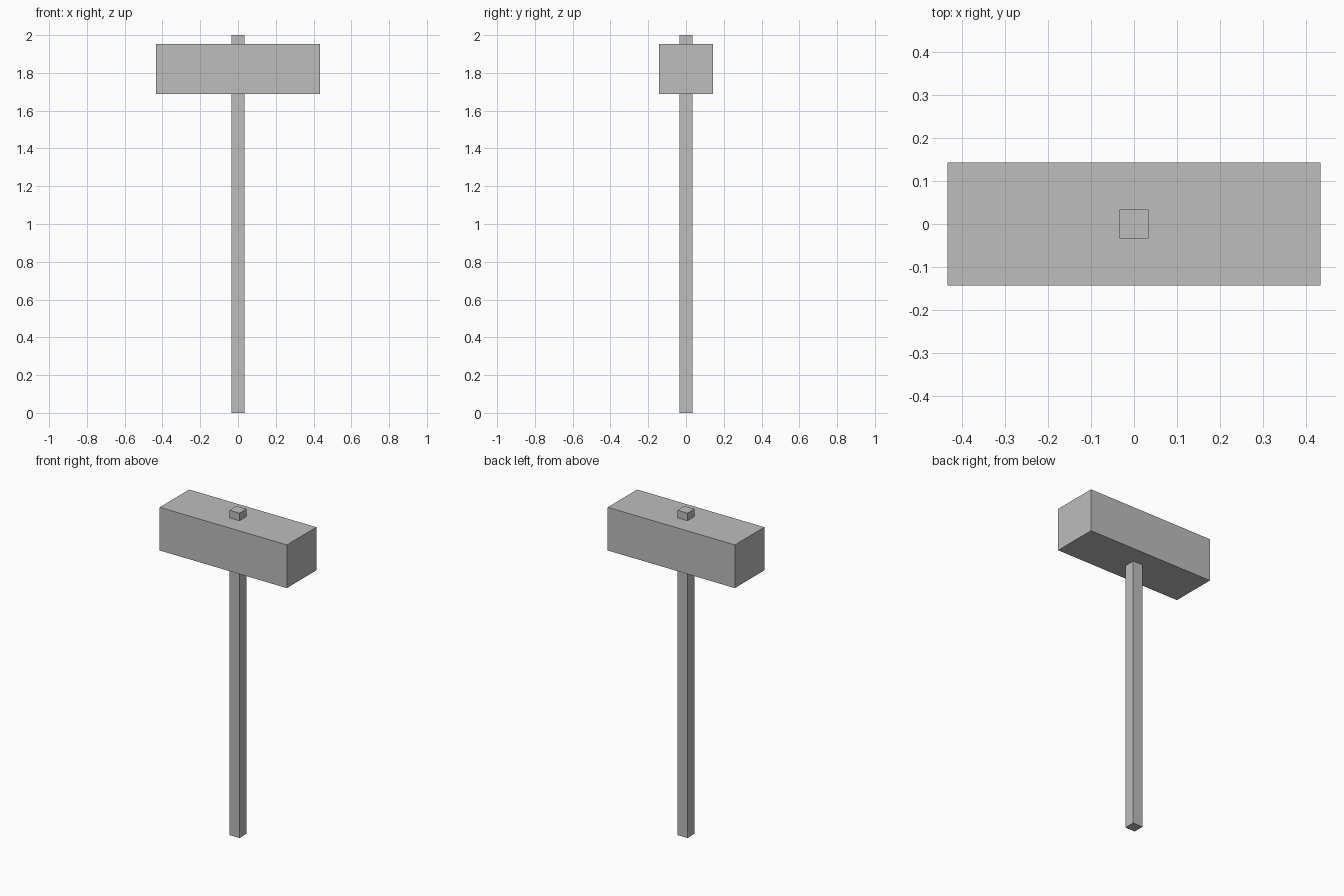
import bpy

default_cube = bpy.data.objects.get("Cube")
if default_cube:
    bpy.data.objects.remove(default_cube, do_unlink=True)

# Plain grey shared by both parts
grey = bpy.data.materials.new("plain_grey")
grey.use_nodes = True
colour = (0.51, 0.51, 0.51, 1)
grey.diffuse_color = colour
grey.node_tree.nodes["Principled BSDF"].inputs["Base Color"].default_value = colour


def block(name, width, depth, bottom, top):
    """Box centred on the z axis between two heights."""
    bpy.ops.mesh.primitive_cube_add(size=1, location=(0, 0, (bottom + top) / 2))
    part = bpy.context.object
    part.name = part.data.name = name
    part.scale = (width, depth, top - bottom)
    bpy.ops.object.transform_apply(location=False, rotation=False, scale=True)
    part.data.materials.append(grey)
    return part


# Long square handle, passing right through the head
block("handle", 0.068, 0.068, 0, 2)

# Heavy rectangular head
block("hammer_head", 0.866, 0.286, 1.687, 1.953)
